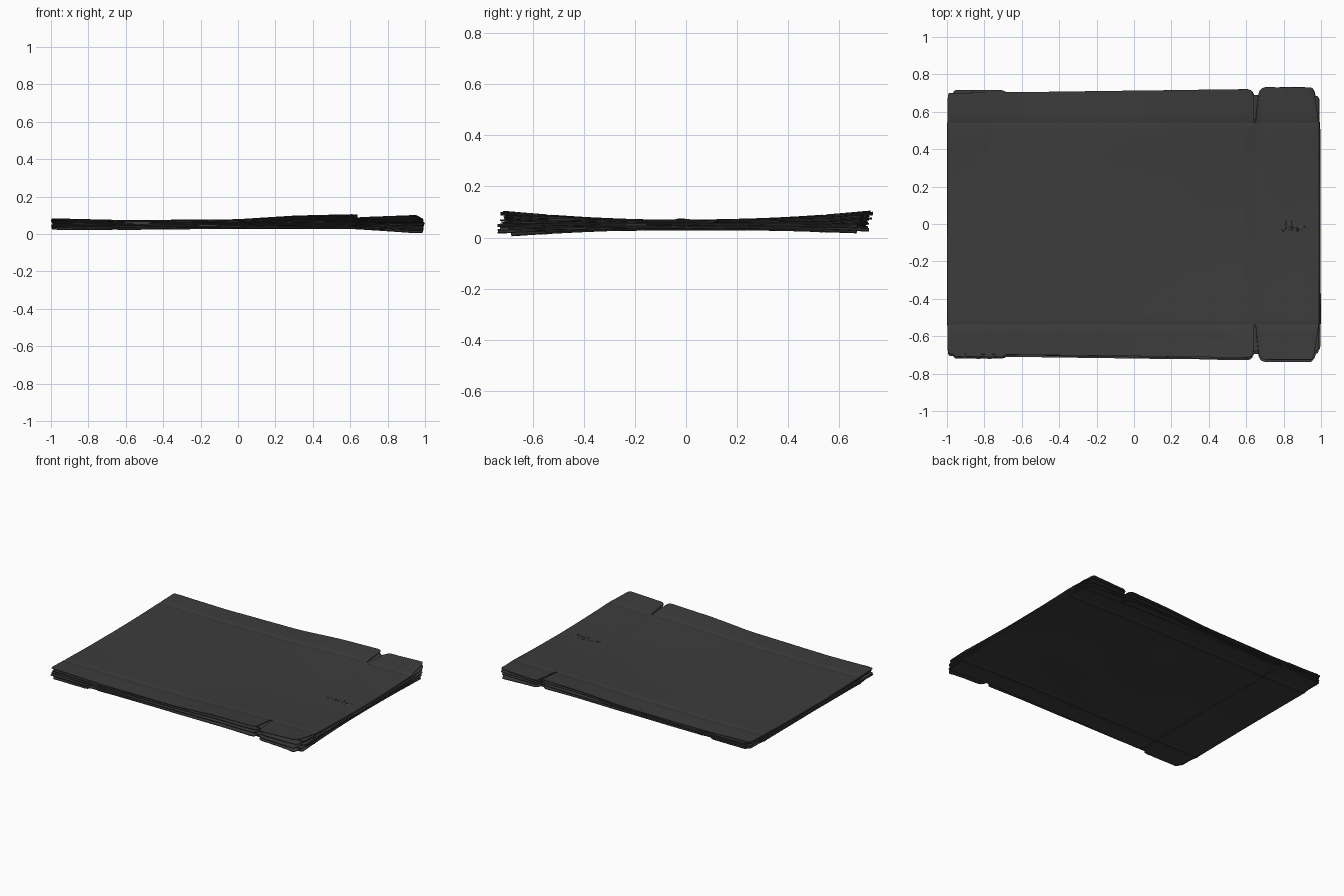
import bpy, bmesh, math, random
from mathutils import Vector, noise

if "Cube" in bpy.data.objects:
    bpy.data.objects.remove(bpy.data.objects["Cube"])

random.seed(4)
BOXES, THICK, CREASE_X, CREASE_Y, END = 4, 0.004, 0.65, 0.54, 0.992
LAYERS = BOXES * 2

dark = bpy.data.materials.new("dark_card")
dark.diffuse_color = (0.045, 0.045, 0.045, 1)
dark.use_nodes = True
dark.node_tree.nodes["Principled BSDF"].inputs["Base Color"].default_value = dark.diffuse_color


def interp(pts, x):
    for (a, u), (b, v) in zip(pts, pts[1:]):
        if x <= b:
            return u + (v - u) * max(0, x - a) / (b - a)
    return pts[-1][1]


# Lift of the top sheet and sag of the bottom sheet at the long edges
LIFT = [(-1, .014), (-.6, .004), (0, .009), (.3, .028), (.645, .036), (.67, .02), (.95, .03), (1, .018)]
SAG = [(-1, .008), (-.6, .009), (0, .002), (.6, .003), (.8, .018), (.95, .03), (1, .025)]


def height(x, y, layer):
    e = (abs(y) / 0.72) ** 2
    top = 0.07 + e * interp(LIFT, x)
    low = 0.034 - e * interp(SAG, x) * (1 if y < 0 else 0.55)
    t = layer / (LAYERS - 1)
    if 0 < layer < LAYERS - 1:
        t += 0.07 * noise.noise(Vector((x * 4, y * 4, layer * 7.3)))
    z = low + (top - low) * t
    return z + 0.0012 * noise.noise(Vector((x * 3, y * 3, 2)))


def fractions(n):
    eps = 0.25 / n
    return [0, eps] + [i / n for i in range(1, n)] + [1 - eps, 1]


def skin(bm, rows, flip):
    """Join rows of points into a sheet of quads."""
    vs = [[bm.verts.new(p) for p in r] for r in rows]
    for a, b in zip(vs, vs[1:]):
        for i in range(len(a) - 1):
            q = [a[i], a[i + 1], b[i + 1], b[i]]
            bm.faces.new(q[::-1] if flip else q)


def finish(name, bm, thick):
    me = bpy.data.meshes.new(name)
    bm.to_mesh(me)
    bm.free()
    ob = bpy.data.objects.new(name, me)
    bpy.context.collection.objects.link(ob)
    me.materials.append(dark)
    bpy.ops.object.select_all(action='DESELECT')
    bpy.context.view_layer.objects.active = ob
    ob.select_set(True)
    mod = ob.modifiers.new("board", 'SOLIDIFY')
    mod.thickness, mod.offset = thick, -1
    bpy.ops.object.modifier_apply(modifier=mod.name)
    bpy.ops.object.shade_smooth_by_angle(angle=math.radians(35))
    return ob


def place(x, y, layer, side, shift):
    """Local sheet position to stack position, with creases pressed in."""
    wx = side * x + shift[0] - shift[2] * y
    wy = y + shift[1] + shift[2] * side * x
    near = min(abs(abs(y) - CREASE_Y), abs(x - CREASE_X) if abs(y) < CREASE_Y + .001 else 1)
    dip = 0.0025 * max(0, 1 - near / 0.007)
    return (wx, wy, height(wx, wy, layer) - dip)


def sheet(bm, layer, side, shift):
    """One wide panel, one narrow panel and their four end flaps."""
    grow = 0.0 if side > 0 else -0.018
    for x0, x1, nx in ((-END, CREASE_X, 30), (CREASE_X, END, 12)):
        wide = x0 < 0
        rows = [[place(x0 + (x1 - x0) * u, CREASE_Y * (2 * v - 1), layer, side, shift)
                 for u in fractions(nx)] for v in fractions(24)]
        skin(bm, rows, side < 0)
        for s in (1, -1):
            cut = random.uniform(-.006, .004) if layer < LAYERS - 1 else 0
            rows = []
            for v in (0, .05, .3, .6, .8, .87, .93, .97, 1):
                r = max(0, (v - .8) / .2)
                round_in = 0.03 * (1 - math.sqrt(max(0, 1 - r * r)))
                if wide:
                    a, b = x0 + round_in * .3, CREASE_X - .008 - round_in
                else:
                    a, b = CREASE_X + .004 + .02 * v + round_in, x1 - .028 * v - round_in * .5
                row = []
                for u in fractions(nx):
                    outer = (.697 + .021 * u if wide else .728) + grow + cut
                    outer += .002 * noise.noise(Vector((u * 9, layer * 3, s)))
                    y = s * (CREASE_Y + (outer - CREASE_Y) * v)
                    row.append(place(a + (b - a) * u, y, layer, side, shift))
                rows.append(row)
            skin(bm, rows, (side < 0) != (s < 0))


# Stack of flattened boxes, each two sheets joined by folded ends
for b in range(BOXES):
    shift = (random.uniform(-.005, .005), random.uniform(-.009, .004), random.uniform(-.004, .004))
    if b == BOXES - 1:
        shift = (-.004, 0.003, 0)
    bm = bmesh.new()
    low, high = 2 * b, 2 * b + 1
    sheet(bm, low, -1, shift)
    sheet(bm, high, 1, shift)
    for s in (1, -1):
        rows = []
        for v in fractions(24):
            y = CREASE_Y * (2 * v - 1)
            p = Vector(place(s * END, y, high, 1, shift))
            q = Vector(place(-s * END, y, low, -1, shift))
            rows.append([q, (p + q) / 2 + Vector((s * .003, 0, 0)), p])
        skin(bm, rows, s > 0)
    finish("flattened_box_%d" % (b + 1), bm, THICK)

# Crumpled tear in the narrow top panel
bm = bmesh.new()
rows = []
for j in range(7):
    row = []
    for i in range(19):
        x = .79 + .15 * i / 18
        y = -.005 - (.02 + .022 * abs(math.sin(i * 1.1))) * j / 6 + (.025 * (1 - j / 6) if 2 < i < 7 else 0)
        rim = i in (0, 18) or j in (0, 6)
        row.append((x, y, height(x, y, LAYERS - 1) + (0 if rim else random.uniform(-.001, .005))))
    rows.append(row)
skin(bm, rows, True)
bmesh.ops.recalc_face_normals(bm, faces=bm.faces)
finish("torn_patch", bm, .002)

# Thin split running from the tear towards the crease
bm = bmesh.new()
rows = [[(.70 + .09 * i / 8, -.03 + .022 * math.sin(i / 8 * 2.2) + w,
          height(.70 + .09 * i / 8, -.02, LAYERS - 1) + .0012) for i in range(9)] for w in (-.002, .002)]
skin(bm, rows, False)
finish("split_line", bm, .002)
